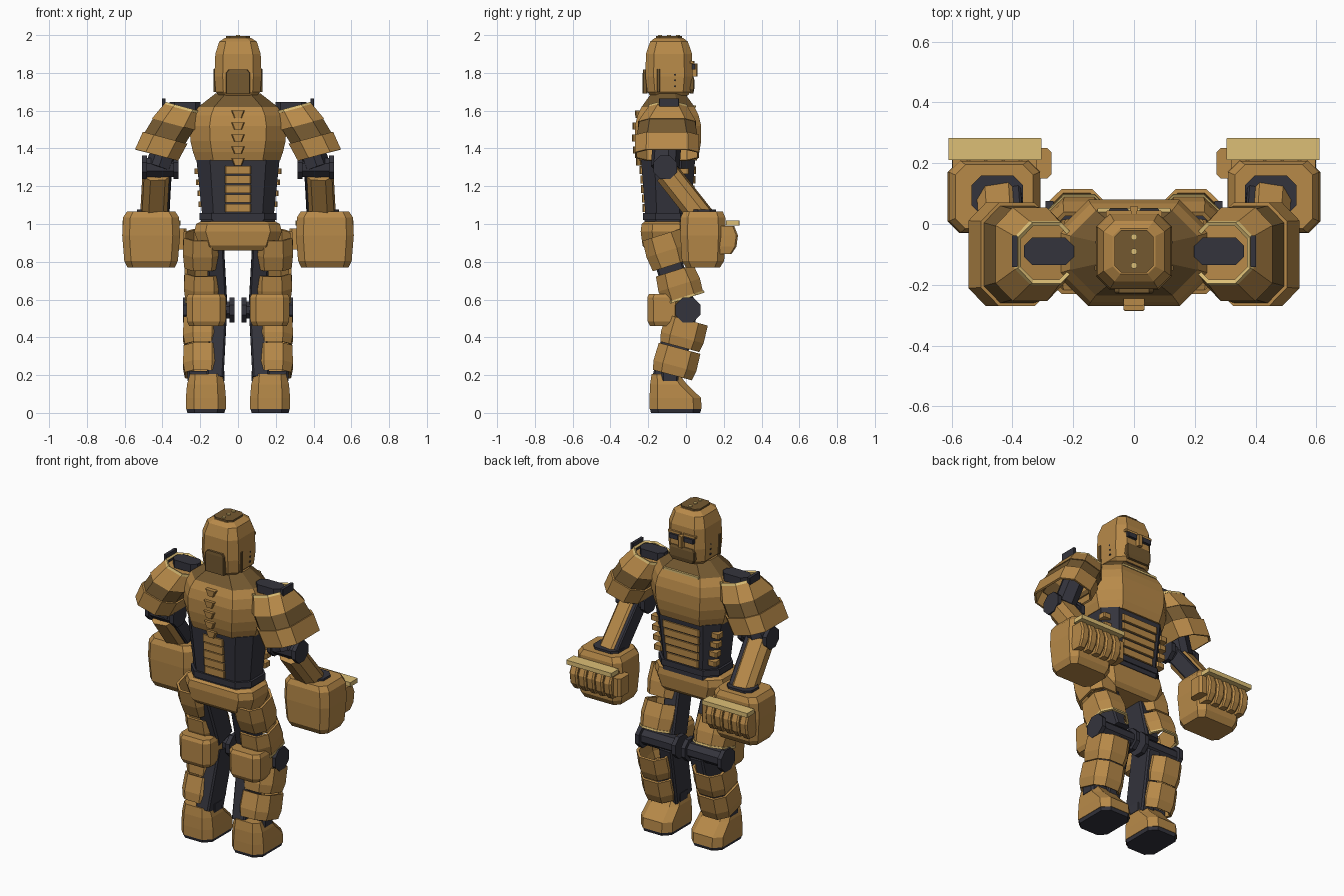
import bpy, bmesh
from mathutils import Vector

cube = bpy.data.objects.get("Cube")
if cube:
    bpy.data.objects.remove(cube, do_unlink=True)


def material(name, rgb):
    m = bpy.data.materials.new(name)
    m.use_nodes = True
    m.diffuse_color = (*rgb, 1)
    m.node_tree.nodes["Principled BSDF"].inputs["Base Color"].default_value = (*rgb, 1)
    return m


GOLD = material("gold armour", (0.475, 0.252, 0.066))
BROWN = material("dark bronze", (0.172, 0.098, 0.03))
DARK = material("dark steel", (0.034, 0.034, 0.046))
PALE = material("pale brass", (0.72, 0.52, 0.18))


def outline(hx, hy, cut):
    """Chamfered rectangle, counter-clockwise."""
    c = cut * min(hx, hy)
    return [(hx, c - hy), (hx, hy - c), (hx - c, hy), (c - hx, hy),
            (-hx, hy - c), (-hx, c - hy), (c - hx, -hy), (hx - c, -hy)]


def loft(name, at, rings, mat, along=(0, 0, 1), cut=0.35, pair=False, shell=0, bands=None):
    """Stack rings (height, half x, half y, shift x, shift y) along a direction."""
    turn = Vector((0, 0, 1)).rotation_difference(Vector(along))
    mats = [mat] + [b for b in (bands or {}).values()]
    for side, prefix in ((1, "left_"), (-1, "right_")) if pair else ((1, ""),):
        bm = bmesh.new()
        loops = []
        for z, hx, hy, *shift in rings:
            dx, dy = shift or (0, 0)
            loop = []
            for x, y in outline(hx, hy, cut):
                p = Vector(at) + turn @ Vector((x + dx, y + dy, z))
                p.x *= side
                loop.append(bm.verts.new(p))
            loops.append(loop)
        for i, (a, b) in enumerate(zip(loops, loops[1:])):
            for k in range(8):
                n = (k + 1) % 8
                f = bm.faces.new((a[k], a[n], b[n], b[k]))
                if bands and i in bands:
                    f.material_index = 1 + list(bands).index(i)
        if not shell:
            bm.faces.new(loops[0][::-1])
            bm.faces.new(loops[-1])
        bmesh.ops.recalc_face_normals(bm, faces=bm.faces)
        mesh = bpy.data.meshes.new(prefix + name)
        bm.to_mesh(mesh)
        bm.free()
        for m in mats:
            mesh.materials.append(m)
        ob = bpy.data.objects.new(prefix + name, mesh)
        bpy.context.collection.objects.link(ob)
        if shell:
            mod = ob.modifiers.new("thickness", "SOLIDIFY")
            mod.thickness, mod.offset = shell, -1


def block(name, at, size, mat, pair=False, cut=0.25):
    """Box with chamfered vertical edges, centred on a point."""
    hx, hy, hz = size
    loft(name, at, [(-hz, hx, hy), (hz, hx, hy)], mat, cut=cut, pair=pair)


def strut(name, a, b, hx, hy, mat, cut=0.5):
    d = Vector(b) - Vector(a)
    loft(name, a, [(0, hx, hy), (d.length, hx, hy)], mat, along=d, cut=cut, pair=True)


def disc(name, at, r, half, mat):
    x, y, z = at
    strut(name, (x - half, y, z), (x + half, y, z), r, r, mat, cut=0.586)


# Head
loft("head", (0, -.09, 0), [(1.68, .1, .1), (1.7, .118, .115), (1.78, .125, .125),
     (1.9, .12, .122), (1.965, .1, .1), (1.985, .07, .075)], GOLD)
block("head_cap", (0, -.09, 1.985), (.064, .07, .01), BROWN, cut=.35)
for i in (-1, 0, 1):
    block("cap_bolt", (0, -.09 + i * .047, 1.995), (.01, .01, .005), PALE, cut=.58)
loft("head_back_panel", (0, -.217, 0), [(1.69, .064, .012), (1.8, .064, .012),
     (1.817, .05, .01)], BROWN)
block("ear_strip", (.122, -.145, 1.76), (.008, .008, .06), BROWN, pair=True)
for z in (1.73, 1.76, 1.79):
    block("cheek_rivet", (.123, -.06, z), (.004, .004, .004), DARK, pair=True)

# Face
block("eye", (.05, .037, 1.832), (.032, .014, .014), DARK, pair=True)
block("brow", (.05, .032, 1.856), (.042, .012, .007), GOLD, pair=True)
block("nose", (0, .04, 1.815), (.013, .02, .035), GOLD)
loft("mouth_guard", (0, .03, 0), [(1.69, .07, .008), (1.715, .085, .014),
     (1.765, .085, .014), (1.78, .075, .01)], BROWN)

# Torso
block("neck", (0, -.09, 1.68), (.1, .095, .025), DARK, cut=.5)
loft("chest", (0, -.095, 0), [(1.335, .222, .152), (1.38, .238, .166), (1.44, .252, .175),
     (1.52, .255, .175), (1.575, .24, .162), (1.62, .21, .14), (1.69, .12, .09)],
     GOLD, cut=.6, bands={5: BROWN})
block("collar_trim", (0, .04, 1.622), (.12, .012, .006), PALE)
loft("abdomen", (0, -.095, 0), [(1.05, .19, .12), (1.34, .22, .143)], DARK, cut=.5)
block("belt", (0, -.095, 1.04), (.205, .132, .018), DARK, cut=.5)
block("belt_lower", (0, -.095, 1.01), (.195, .125, .016), DARK, cut=.5)
loft("pelvis", (0, -.105, 0), [(.86, .19, .105), (.885, .205, .125), (.96, .232, .135),
     (1.0, .222, .13), (1.012, .2, .115)], GOLD, cut=.45)

# Spine plates and abdominal plates
for i, y in enumerate((-.25, -.266, -.271, -.268, -.254)):
    loft("spine_plate", (0, y, 1.31 + i * .063),
         [(0, .02, .014), (.038, .035, .016)], GOLD)
for i in range(5):
    z, grow = 1.085 + i * .05, i * .004
    block("lower_spine_plate", (0, -.213 - grow, z), (.068, .016, .021), GOLD)
    block("abdominal_plate", (0, .016 + grow, z), (.108 + grow, .022, .02), GOLD)
for i in range(4):
    z, grow = 1.105 + i * .058, i * .007
    block("side_rib", (.182 + grow, -.01, z), (.026, .026, .015), GOLD, pair=True)

# Shoulders
lean = (-.26, 0, .966)
loft("shoulder_pad", (.431, -.1, 1.365),
     [(0, .118, .17), (.1, .122, .17, -.02, 0), (.1, .112, .16, -.02, 0),
      (.18, .112, .148, -.043, 0), (.18, .117, .154, -.043, 0), (.275, .1, .102, -.07, .005)],
     GOLD, along=lean, cut=.5, pair=True, shell=.012, bands={2: BROWN})
loft("shoulder_rim", (.431, -.1, 1.365), [(.27, .103, .105, -.07, .005),
     (.284, .098, .1, -.073, .005)], PALE, along=lean, cut=.5, pair=True, shell=.014)
loft("shoulder_floor", (.431, -.1, 1.365), [(.235, .098, .11, -.06, .005),
     (.25, .095, .105, -.063, .005)], GOLD, along=lean, cut=.5, pair=True)
block("shoulder_joint", (.28, -.09, 1.622), (.082, .045, .024), DARK, pair=True, cut=.6)
block("shoulder_hinge", (.393, -.09, 1.635), (.009, .052, .03), DARK, pair=True)
strut("upper_arm", (.325, -.09, 1.57), (.42, -.11, 1.3), .06, .07, DARK)

# Elbows and forearms
disc("elbow_axle", (.41, -.11, 1.3), .05, .09, DARK)
for x in (.328, .495):
    disc("elbow_disc", (x, -.11, 1.3), .062, .013, DARK)
strut("forearm", (.432, -.1, 1.27), (.445, .09, 1.03), .07, .062, GOLD)
strut("forearm_inner_core", (.402, -.092, 1.276), (.415, .098, 1.036), .046, .044, DARK, cut=.15)
block("wrist_ring", (.45, .095, 1.06), (.085, .065, .018), DARK, pair=True, cut=.5)

# Fists
loft("fist", (.46, .09, .77), [(0, .125, .09), (.035, .142, .112), (.17, .153, .12),
     (.265, .148, .118), (.295, .128, .105)], GOLD, cut=.32, pair=True)
for i in range(5):
    loft("finger", (.345 + i * .057, .205, .84),
         [(0, .02, .035), (.04, .026, .062), (.1, .026, .07), (.15, .024, .05)],
         GOLD, pair=True)
block("knuckle_plate", (.458, .247, 1.005), (.153, .036, .013), PALE, pair=True, cut=.05)
block("thumb", (.3, .2, .92), (.028, .05, .055), GOLD, pair=True, cut=.5)

# Thighs
strut("thigh_core", (.105, -.03, .59), (.125, -.135, .94), .047, .072, DARK, cut=.2)
up = (0, -.3, .95)
loft("upper_thigh", (.188, -.08, .78), [(0, .096, .1), (.08, .104, .11), (.17, .1, .104)],
     GOLD, along=up, pair=True, shell=.015, cut=.5)
loft("lower_thigh", (.18, -.015, .61), [(0, .098, .11), (.07, .107, .115), (.15, .102, .104)],
     GOLD, along=up, pair=True, shell=.015, cut=.5)
loft("thigh_rim", (.18, -.012, .602), [(0, .101, .116), (.012, .101, .116)],
     PALE, along=up, pair=True, shell=.015, cut=.5)

# Knees
disc("knee_axle", (.155, .01, .545), .046, .125, DARK)
for x in (.032, .278):
    disc("knee_disc", (x, .01, .545), .066, .013, DARK)
loft("knee_back_block", (.168, -.115, .46), [(0, .09, .075), (.025, .103, .088),
     (.15, .105, .09), (.17, .095, .08)], GOLD, pair=True)

# Shins
strut("shin_core", (.122, -.1, .18), (.104, -.02, .53), .045, .078, DARK, cut=.2)
down = (0, .26, .965)
for name, y, z in (("upper_shin", -.033, .35), ("lower_shin", -.072, .2)):
    loft(name, (.188, y, z), [(0, .093, .107), (.05, .103, .117), (.147, .1, .114)],
         GOLD, along=down, pair=True, shell=.015, cut=.5)

# Feet
block("ankle", (.17, -.085, .195), (.098, .045, .026), DARK, pair=True)
loft("foot", (.17, 0, 0), [(.02, .106, .138, 0, -.055), (.08, .106, .136, 0, -.057),
     (.15, .1, .098, 0, -.092), (.205, .085, .072, 0, -.11)], GOLD, cut=.4, pair=True)
loft("sole", (.17, -.055, 0), [(0, .098, .13), (.022, .104, .136)], DARK, cut=.4, pair=True)
